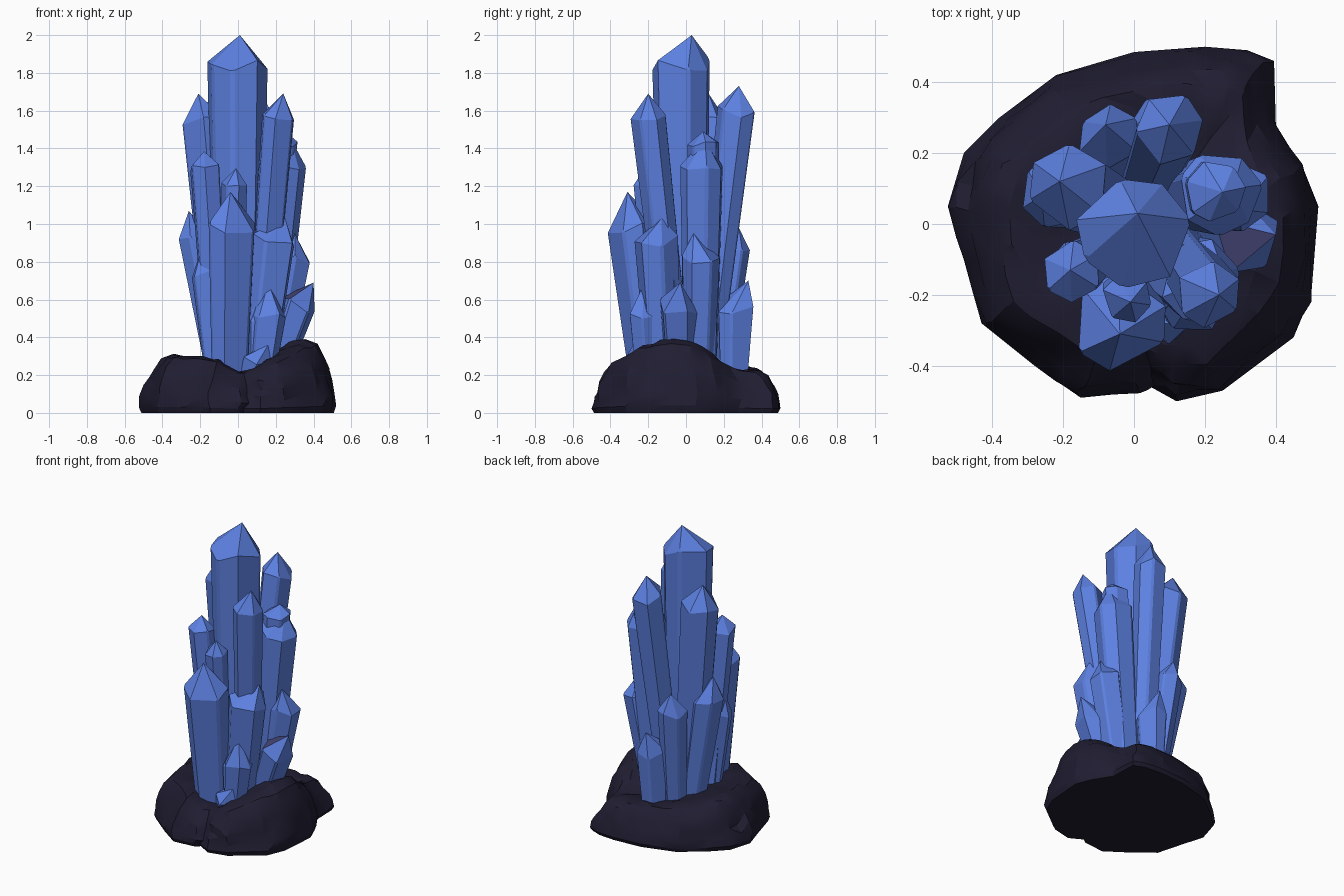
import bpy, bmesh, math, random
from mathutils import Vector, noise

if "Cube" in bpy.data.objects:
    bpy.data.objects.remove(bpy.data.objects["Cube"])
random.seed(4)


def material(name, rgb):
    mat = bpy.data.materials.new(name)
    mat.use_nodes = True
    mat.diffuse_color = (*rgb, 1)
    bsdf = mat.node_tree.nodes["Principled BSDF"]
    bsdf.inputs["Base Color"].default_value = (*rgb, 1)
    bsdf.inputs["Roughness"].default_value = 0.6
    return mat


BLUE = material("crystal blue", (0.11, 0.22, 0.76))
DARK = material("dark rock", (0.014, 0.0125, 0.031))
MAUVE = material("dull violet", (0.06, 0.058, 0.18))


def finish(name, bm, *mats):
    bmesh.ops.recalc_face_normals(bm, faces=bm.faces[:])
    mesh = bpy.data.meshes.new(name)
    bm.to_mesh(mesh)
    bm.free()
    for mat in mats:
        mesh.materials.append(mat)
    obj = bpy.data.objects.new(name, mesh)
    bpy.context.collection.objects.link(obj)
    return obj


def crystal(name, base, shoulder, tip, radius, sides=6, dull_top=False):
    """Tapered prism, widest at an uneven shoulder, closed by a pointed cap."""
    low, high, point = Vector((*base, 0.17)), Vector(shoulder), Vector(tip)
    axis = (high - low).normalized()
    u = axis.cross(Vector((0, 1, 0))).normalized()
    v = axis.cross(u)
    cap = (point - high).length
    turn = random.uniform(0, math.tau)
    bm = bmesh.new()
    bottom, top = [], []
    for i in range(sides):
        a = turn + math.tau * (i + random.uniform(-0.15, 0.15)) / sides
        out = (u * math.cos(a) + v * math.sin(a)) * radius * random.uniform(0.98, 1.08)
        bottom.append(bm.verts.new(low + out * 0.77))
        top.append(bm.verts.new(high + out + axis * cap * random.uniform(-0.25, 0.2)))
    apex = bm.verts.new(point)
    bm.faces.new(bottom)
    caps = []
    for i in range(sides):
        j = (i + 1) % sides
        bm.faces.new((bottom[i], bottom[j], top[j], top[i]))
        caps.append(bm.faces.new((top[i], top[j], apex)))
    bmesh.ops.recalc_face_normals(bm, faces=bm.faces[:])
    if dull_top:
        max(caps, key=lambda f: f.normal.z).material_index = 1
    # narrow chamfers along the long edges
    edges = [e for e in bm.edges if apex not in e.verts
             and any(w in bottom for w in e.verts) and any(w in top for w in e.verts)]
    bmesh.ops.bevel(bm, geom=edges[::2], offset=radius * 0.1, segments=1, affect='EDGES')
    return finish(name, bm, BLUE, MAUVE)


# Tall crystals around the central spire
crystal("central_spire", (0, -.01), (0, -.025, 1.84), (.01, .03, 2), .157, 7)
crystal("tall_crystal_right", (-.06, .05), (-.185, .105, 1.56), (-.21, .12, 1.69), .115)
crystal("tall_crystal_left_front", (.1, -.04), (.21, -.2, 1.58), (.24, -.2, 1.69), .092)
crystal("tall_crystal_back", (.03, .1), (.1, .27, 1.6), (.1, .28, 1.73), .1)
crystal("tall_crystal_left", (.14, .08), (.24, .09, 1.32), (.28, .1, 1.45), .118, 7)
crystal("tall_crystal_left_twin", (.12, .09), (.23, .09, 1.43), (.25, .09, 1.49), .085, 7)
crystal("tall_crystal_right_front", (-.1, -.08), (-.175, -.13, 1.3), (-.18, -.13, 1.385), .085)
crystal("slim_crystal_front", (-.03, -.12), (-.02, -.21, 1.2), (-.01, -.22, 1.295), .068)

# Middle tier
crystal("front_crystal", (-.05, -.19), (-.04, -.28, 1), (-.04, -.31, 1.17), .132)
crystal("middle_crystal_left_front", (.1, -.12), (.19, -.16, .92), (.25, -.13, 1.03), .118)
crystal("middle_crystal_left", (.18, .07), (.29, .08, .8), (.3, .04, .95), .102)
crystal("middle_crystal_right", (-.09, .06), (-.22, .085, .91), (-.26, .08, 1.07), .1)
crystal("middle_crystal_back", (-.03, .16), (-.07, .245, .85), (-.08, .28, .98), .09)
crystal("small_crystal_right", (-.12, -.1), (-.18, -.12, .75), (-.19, -.13, .88), .068)

# Short crystals at the foot
crystal("short_crystal_left", (.18, -.03), (.315, -.04, .56), (.4, -.03, .69), .105, 5, True)
crystal("short_crystal_front", (.12, -.2), (.16, -.215, .5), (.16, -.22, .69), .093)
crystal("short_crystal_front_twin", (.1, -.2), (.11, -.21, .48), (.115, -.21, .62), .06)
crystal("short_crystal_back", (.06, .25), (.07, .26, .55), (.07, .33, .7), .1)
crystal("stub_crystal_front", (.06, -.22), (.11, -.26, .29), (.16, -.28, .36), .08, 5)

# Rock base: outline points as x, y and rim height
OUTLINE = [(.52, .05, .38), (.5, -.2, .38), (.45, -.32, .35), (.25, -.47, .28),
           (.12, -.5, .23), (.03, -.45, .22), (0, -.475, .22), (-.15, -.49, .27),
           (-.28, -.4, .3), (-.43, -.28, .31), (-.48, -.1, .31), (-.525, .05, .3),
           (-.48, .2, .3), (-.38, .3, .29), (-.22, .42, .26), (0, .485, .25),
           (.2, .5, .24), (.32, .49, .23), (.395, .46, .22), (.4, .28, .26), (.48, .15, .35)]
# Each ring is a scale of the outline and a share of the rim height
RINGS = [(.975, 0), (1, .1), (.985, .28), (.955, .46), (.92, .63), (.87, .8),
         (.79, .95), (.69, 1), (.57, .97), (.42, .9)]

rim = []
for i, point in enumerate(OUTLINE):
    a, b = Vector(point), Vector(OUTLINE[(i + 1) % len(OUTLINE)])
    rim += [a, (a + b) / 2]

bm = bmesh.new()
loops = []
for k, (scale, share) in enumerate(RINGS):
    loop = []
    for p in rim:
        co = Vector((p.x * scale, p.y * scale, p.z * share))
        if k > 1:
            # broad lumps plus finer chips
            shift = noise.noise_vector(co * 5) * 0.028 + noise.noise_vector(co * 14) * 0.022
            co += Vector((shift.x, shift.y, shift.z * 0.7))
        loop.append(bm.verts.new(co))
    loops.append(loop)
count = len(rim)
for inner, outer in zip(loops[1:], loops):
    for i in range(count):
        j = (i + 1) % count
        bm.faces.new((outer[i], outer[j], inner[j], inner[i]))
crown = bm.verts.new((0, 0, 0.24))
for i in range(count):
    bm.faces.new((loops[-1][i], loops[-1][(i + 1) % count], crown))
bm.faces.new(loops[0])
bmesh.ops.triangulate(bm, faces=[f for f in bm.faces if len(f.verts) == 4])
rock = finish("rock_base", bm, DARK)
rock.data.shade_smooth()
rock.data.set_sharp_from_angle(angle=math.radians(25))
